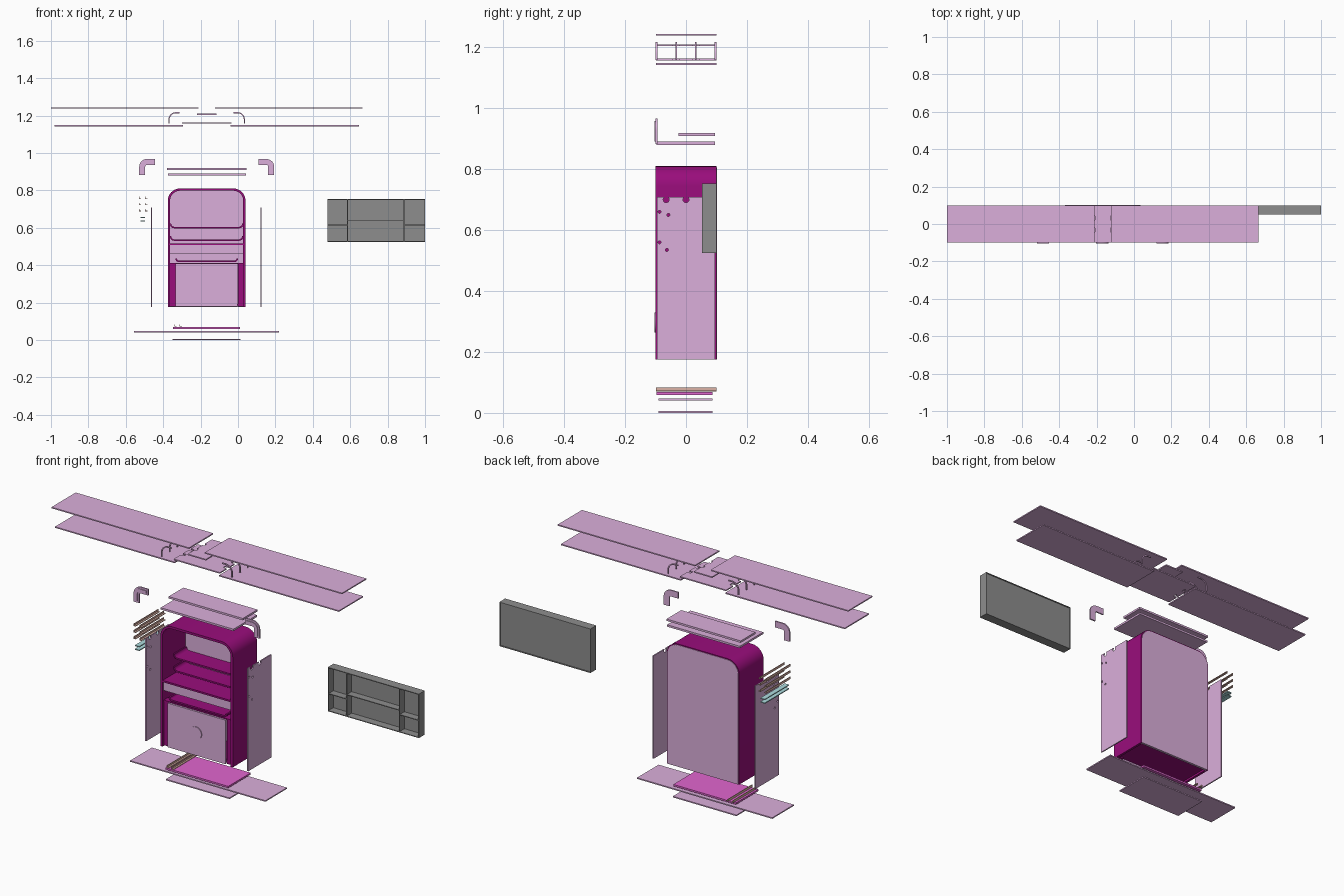
import bpy, bmesh, math
from mathutils import Matrix, Vector

if "Cube" in bpy.data.objects:
    bpy.data.objects.remove(bpy.data.objects["Cube"])

CX = -0.1675  # cabinet centre line


def mat(name, rgb):
    m = bpy.data.materials.new(name)
    m.diffuse_color = (*rgb, 1)
    m.use_nodes = True
    m.node_tree.nodes["Principled BSDF"].inputs["Base Color"].default_value = m.diffuse_color
    return m


PINK = mat("pink_board", (0.71, 0.43, 0.71))
MAGENTA = mat("magenta_shell", (0.32, 0.004, 0.2))
ROSE = mat("rose_board", (0.75, 0.13, 0.62))
PEACH = mat("peach_angle", (0.72, 0.45, 0.38))
CYAN = mat("cyan_bar", (0.42, 0.72, 0.74))
GREY = mat("crate_grey", (0.27, 0.27, 0.27))


def finish(name, bm, m):
    bmesh.ops.recalc_face_normals(bm, faces=bm.faces)
    me = bpy.data.meshes.new(name)
    bm.to_mesh(me)
    bm.free()
    ob = bpy.data.objects.new(name, me)
    bpy.context.collection.objects.link(ob)
    if m:
        me.materials.append(m)
    return ob


def prism(name, pts, axis, lo, hi, m):
    """Extrude a 2D outline along x (pts = y,z), y (pts = x,z) or z (pts = x,y)."""
    put = {"x": lambda a, b, c: (c, a, b), "y": lambda a, b, c: (a, c, b),
           "z": lambda a, b, c: (a, b, c)}[axis]
    bm = bmesh.new()
    f = bm.faces.new([bm.verts.new(put(a, b, lo)) for a, b in pts])
    r = bmesh.ops.extrude_face_region(bm, geom=[f])
    d = Vector(put(0, 0, hi - lo))
    bmesh.ops.translate(bm, vec=d, verts=[v for v in r["geom"] if isinstance(v, bmesh.types.BMVert)])
    return finish(name, bm, m)


def box(name, x0, x1, y0, y1, z0, z1, m):
    return prism(name, [(x0, y0), (x1, y0), (x1, y1), (x0, y1)], "z", z0, z1, m)


def arc(cx, cz, r, a0, a1, n=8):
    return [(cx + r * math.cos(math.radians(a0 + (a1 - a0) * i / n)),
             cz + r * math.sin(math.radians(a0 + (a1 - a0) * i / n))) for i in range(n + 1)]


def smooth(ob):
    bpy.ops.object.select_all(action="DESELECT")
    ob.select_set(True)
    bpy.context.view_layer.objects.active = ob
    bpy.ops.object.shade_smooth_by_angle()


def dome(x0, x1, z0, z1, r):
    return [(x0, z0)] + arc(x0 + r, z1 - r, r, 180, 90) + arc(x1 - r, z1 - r, r, 90, 0) + [(x1, z0)]


def u_shelf(name, x0, x1, z, lip, y0, y1, m, t=0.008):
    """Shelf with rounded, upturned ends."""
    def u(o):
        r = lip - o
        return ([(x0 + o, z + lip)] + arc(x0 + lip, z + lip, r, 180, 270, 6)
                + arc(x1 - lip, z + lip, r, 270, 360, 6))
    smooth(prism(name, u(0) + u(t)[::-1], "y", y0, y1, m))


# cabinet shell and back
smooth(prism("cabinet_shell", dome(-0.375, 0.04, 0.175, 0.81, 0.065)
             + dome(-0.363, 0.028, 0.175, 0.798, 0.053)[::-1], "y", -0.1, 0.1, MAGENTA))
smooth(prism("back_panel", dome(-0.37, 0.035, 0.175, 0.805, 0.06), "y", 0.09, 0.102, PINK))

# interior shelves and front boards
u_shelf("upper_shelf", -0.365, 0.03, 0.597, 0.025, -0.01, 0.09, MAGENTA)
u_shelf("middle_shelf", -0.365, 0.03, 0.53, 0.025, -0.01, 0.09, MAGENTA)
u_shelf("lower_shelf", -0.335, 0.0, 0.417, 0.018, -0.09, 0.09, MAGENTA)
box("work_shelf", -0.363, 0.028, -0.098, 0.09, 0.508, 0.517, MAGENTA)
box("front_board", -0.363, 0.028, -0.09, -0.08, 0.462, 0.508, PINK)
box("compartment_top", -0.363, 0.028, -0.09, 0.09, 0.405, 0.412, MAGENTA)
box("front_door", -0.333, -0.002, -0.1, -0.09, 0.18, 0.408, PINK)
for s in (-1, 1):
    a, b = sorted((CX + s * 0.167, CX + s * 0.197))
    box("door_post", a, b, -0.088, -0.078, 0.178, 0.405, MAGENTA)
box("cabinet_floor", -0.363, 0.028, -0.088, 0.09, 0.185, 0.193, MAGENTA)
smooth(prism("round_door_disc", arc(-0.17, 0.297, 0.033, 0, 348.75, 31), "y", -0.104, -0.1, PINK))

# drilled side panels, with keyhole notches in the top edge
HOLES = [(-0.065, 0.7, 0.01), (0, 0.7, 0.01), (-0.087, 0.66, 0.005), (-0.058, 0.65, 0.005),
         (-0.087, 0.56, 0.005), (-0.063, 0.535, 0.005)]
for side, x in (("left", -0.462), ("right", 0.122)):
    panel = prism(side + "_side_panel", [(-0.095, 0.175), (0.095, 0.175), (0.095, 0.708), (-0.095, 0.708)],
                  "x", x - 0.003, x + 0.003, PINK)
    bm = bmesh.new()
    for y, z, r in HOLES:
        bmesh.ops.create_cone(bm, cap_ends=True, segments=16, radius1=r, radius2=r, depth=0.05,
                              matrix=Matrix.Translation((x, y, z)) @ Matrix.Rotation(math.pi / 2, 4, "Y"))
    cutter = finish("hole_cutter", bm, None)
    cutter.hide_render = True
    mod = panel.modifiers.new("holes", "BOOLEAN")
    mod.operation, mod.object, mod.solver = "DIFFERENCE", cutter, "EXACT"
    bpy.context.view_layer.objects.active = panel
    bpy.ops.object.modifier_apply(modifier=mod.name)
    bpy.data.objects.remove(cutter)

# long roof boards
for name, x0, x1, z in (("roof_board_left", -1, -0.212, 1.241), ("roof_board_right", -0.122, 0.665, 1.241),
                        ("ceiling_board_left", -0.98, -0.295, 1.145), ("ceiling_board_right", -0.04, 0.647, 1.145)):
    box(name, x0, x1, -0.098, 0.1, z - 0.003, z + 0.003, PINK)


# joint plates with slotted ends
def slotted(name, h, z, d):
    right = [(CX + h, -0.098)]
    for y in (-0.032, 0.032):
        right += [(CX + h, y - 0.01), (CX + h - d, y - 0.01), (CX + h - d, y + 0.01), (CX + h, y + 0.01)]
    right.append((CX + h, 0.1))
    prism(name, right + [(2 * CX - x, y) for x, y in reversed(right)], "z", z - 0.003, z + 0.003, PINK)


slotted("upper_joint_plate", 0.052, 1.207, 0.01)
slotted("lower_joint_plate", 0.132, 1.16, 0.02)

# curved corner ribs and elbow brackets, mirrored about the cabinet centre
for s, side in ((-1, "left"), (1, "right")):
    def flip(pts):
        return [(x if s < 0 else 2 * CX - x, z) for x, z in pts]
    rib = ([(-0.372, 1.158)] + arc(-0.332, 1.178, 0.04, 180, 90) + [(-0.312, 1.218), (-0.312, 1.212)]
           + arc(-0.332, 1.178, 0.034, 90, 180) + [(-0.366, 1.158)])
    for i, y in enumerate((-0.097, -0.032, 0.032, 0.097)):
        smooth(prism(f"{side}_corner_rib_{i}", flip(rib), "y", y - 0.003, y + 0.003, PINK))

    def elbow(o):
        return ([(-0.528 + o, 0.882 + o)] + arc(-0.488, 0.927, 0.04 - o, 180, 90) + [(-0.445 - o, 0.967 - o),
                (-0.445 - o, 0.935 + o)] + arc(-0.488, 0.927, 0.008 + o, 90, 180) + [(-0.496 - o, 0.882 + o)])
    smooth(prism(side + "_elbow_bracket", flip(elbow(0)), "y", -0.1, -0.093, PINK))
    smooth(prism(side + "_elbow_ridge", flip(elbow(0.009)), "y", -0.104, -0.1, PINK))

# loose cap boards
box("narrow_cap_board", -0.38, 0.045, -0.025, 0.095, 0.909, 0.919, PINK)
box("wide_cap_board", -0.375, 0.042, -0.097, 0.095, 0.88, 0.89, PINK)


# angle strips, flat bars
def angle_strip(name, x, z):
    s, t = 0.012, 0.003
    prism(name, [(x, z), (x + s, z), (x + s, z + t), (x + t, z + t), (x + t, z + s), (x, z + s)],
          "y", -0.098, 0.1, PEACH)


for i in range(6):
    angle_strip(f"side_angle_strip_{i}", -0.53 + 0.033 * (i % 2), 0.688 + 0.033 * (i // 2))
for i, z in enumerate((0.652, 0.633)):
    box(f"flat_bar_{i}", -0.522, -0.497, -0.098, 0.1, z, z + 0.005, CYAN)
for i, x in enumerate((-0.34, -0.312)):
    angle_strip(f"base_angle_strip_{i}", x, 0.071)

# base boards
box("base_rose_board", -0.347, 0.012, -0.097, 0.087, 0.059, 0.068, ROSE)
box("base_wide_board", -0.555, 0.22, -0.09, 0.087, 0.041, 0.047, PINK)
box("base_foot_board", -0.35, 0.014, -0.09, 0.087, 0, 0.006, PINK)

# open divided crate
T = 0.004
box("crate_back", 0.482, 0.998, 0.092, 0.096, 0.529, 0.749, GREY)
box("crate_bottom", 0.478, 1.0, 0.052, 0.1, 0.525, 0.525 + T, GREY)
box("crate_top", 0.478, 1.0, 0.052, 0.1, 0.749, 0.749 + T, GREY)
for name, x in (("crate_left_wall", 0.478), ("crate_right_wall", 0.996),
                ("crate_divider_left", 0.583), ("crate_divider_right", 0.885)):
    box(name, x, x + T, 0.052, 0.1 if "wall" in name else 0.092, 0.529, 0.749, GREY)
for name, x0, x1, z in (("left", 0.482, 0.583, 0.613), ("middle", 0.587, 0.885, 0.636), ("right", 0.889, 0.996, 0.613)):
    box(f"crate_{name}_shelf", x0, x1, 0.054, 0.092, z, z + T, GREY)
